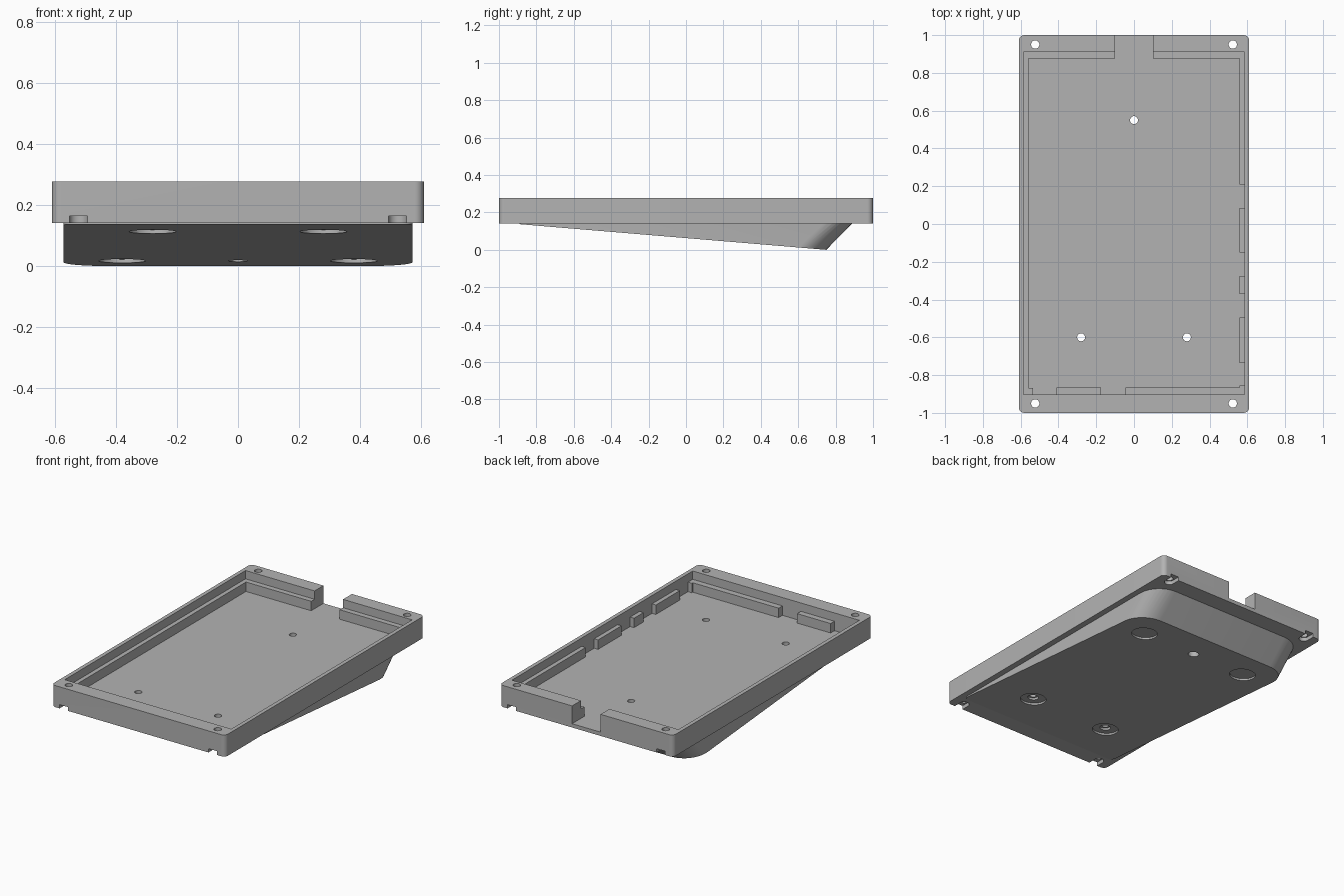
import bpy, bmesh, math
from mathutils import Matrix, Vector

cube = bpy.data.objects.get("Cube")
if cube:
    bpy.data.objects.remove(cube, do_unlink=True)

grey = bpy.data.materials.new("plain grey")
grey.use_nodes = True
colour = (0.45, 0.45, 0.45, 1)
grey.diffuse_color = colour
grey.node_tree.nodes["Principled BSDF"].inputs["Base Color"].default_value = colour

BASE, FLOOR, LEDGE, RIM = 0.141, 0.165, 0.225, 0.278
SLOPE = 0.0835


def underside(y):
    """Height of the tilted underside at a given depth."""
    return 0.137 - SLOPE * (y + 0.89)


def finish(bm, name):
    bmesh.ops.recalc_face_normals(bm, faces=bm.faces)
    mesh = bpy.data.meshes.new(name)
    bm.to_mesh(mesh)
    bm.free()
    mesh.materials.append(grey)
    obj = bpy.data.objects.new(name, mesh)
    bpy.context.collection.objects.link(obj)
    return obj


def outline(hx, y0, y1, r_front, r_back, steps=10):
    """Rounded rectangle, counter-clockwise from the back left corner."""
    pts = []
    corners = [(1, y1, r_back), (-1, y1, r_back), (-1, y0, r_front), (1, y0, r_front)]
    for i, (sx, y, r) in enumerate(corners):
        cx, cy = sx * (hx - r), y - r if y == y1 else y + r
        for s in range(steps + 1):
            a = math.pi / 2 * (i + s / steps)
            pts.append((cx + r * math.cos(a), cy + r * math.sin(a)))
    return pts


def loft(name, low, high, bevel=0):
    bm = bmesh.new()
    a = [bm.verts.new(p) for p in low]
    b = [bm.verts.new(p) for p in high]
    bottom = bm.faces.new(a[::-1])
    bm.faces.new(b)
    for i in range(len(a)):
        j = (i + 1) % len(a)
        bm.faces.new((a[i], a[j], b[j], b[i]))
    if bevel:
        bmesh.ops.bevel(bm, geom=list(bottom.edges), offset=bevel,
                        segments=1, affect='EDGES')
    return finish(bm, name)


def box(name, x0, x1, y0, y1, z0, z1):
    bm = bmesh.new()
    size = Matrix.Diagonal((x1 - x0, y1 - y0, z1 - z0, 1))
    mid = Matrix.Translation(((x0 + x1) / 2, (y0 + y1) / 2, (z0 + z1) / 2))
    bmesh.ops.create_cube(bm, size=1, matrix=mid @ size)
    return finish(bm, name)


def cylinder(name, x, y, r, z0, z1, tilt=0):
    bm = bmesh.new()
    place = Matrix.Translation((x, y, (z0 + z1) / 2)) @ Matrix.Rotation(tilt, 4, 'X')
    bmesh.ops.create_cone(bm, cap_ends=True, segments=32, radius1=r, radius2=r,
                          depth=z1 - z0, matrix=place)
    return finish(bm, name)


def combine(target, tool, operation='DIFFERENCE'):
    mod = target.modifiers.new("combine", 'BOOLEAN')
    mod.operation, mod.object, mod.solver = operation, tool, 'EXACT'
    with bpy.context.temp_override(object=target, active_object=target):
        bpy.ops.object.modifier_apply(modifier=mod.name)
    bpy.data.objects.remove(tool, do_unlink=True)


# Rectangular tray body
plan = outline(0.61, -1, 1, 0.03, 0.03)
tray = loft("case_tray", [(x, y, BASE) for x, y in plan], [(x, y, RIM) for x, y in plan])

# Tilted wedge underneath, with a sloping rounded back
plan = outline(0.572, -0.89, 0.75, 0.03, 0.15)
wedge = loft("wedge_base", [(x, y, underside(y)) for x, y in plan],
             [(x, y + (0.157 if y > 0 else 0), 0.16) for x, y in plan], 0.01)
combine(tray, wedge, 'UNION')

# Main cavity and the cable gap in the back wall
combine(tray, box("cavity", -0.585, 0.585, -0.903, 0.911, FLOOR, 0.4))

# Supporting ledges along the inside walls
L, R, F, B = -0.595, 0.595, -0.913, 0.921
ledges = [
    (L, -0.558, -0.87, B), (L, -0.1, 0.877, B), (0.1, R, 0.877, B),
    (0.558, R, 0.21, B), (0.558, R, -0.15, 0.085), (0.558, R, -0.37, -0.275),
    (0.558, R, -0.735, -0.495), (0.558, R, F, -0.855),
    (-0.045, 0.57, F, -0.865), (-0.41, -0.175, F, -0.865), (L, -0.535, F, -0.868),
]
for x0, x1, y0, y1 in ledges:
    combine(tray, box("ledge", x0, x1, y0, y1, FLOOR - 0.01, LEDGE), 'UNION')
combine(tray, box("cable_gap", -0.1, 0.1, 0.85, 1.1, FLOOR, 0.4))

# Corner screw holes with nut slots open to the front and back
for sx in (-1, 1):
    for sy in (-1, 1):
        x, y = sx * 0.523, sy * 0.95
        ends = sorted((y, sy * 1.1))
        combine(tray, box("nut_slot", x - 0.03, x + 0.03, *ends, 0.1, FLOOR))
        combine(tray, cylinder("slot_end", x, y, 0.03, 0.1, FLOOR))
        combine(tray, cylinder("screw_hole", x, y, 0.022, 0.05, 0.4))

# Round foot recesses sunk square to the tilted underside
tilt = -math.atan(SLOPE)
for x, y in ((0.28, -0.6), (-0.28, -0.6), (0.38, 0.55), (-0.38, 0.55)):
    z = underside(y)
    combine(tray, cylinder("foot_recess", x, y, 0.077, z - 0.012, z + 0.012, tilt))

# Floor screw holes with counterbores from below
for x, y in ((0.28, -0.6), (-0.28, -0.6), (0, 0.55)):
    combine(tray, cylinder("counterbore", x, y, 0.032, -0.1, 0.14))
    combine(tray, cylinder("floor_hole", x, y, 0.021, -0.2, 0.4))

# Smooth the rounded walls, keep the edges crisp
bpy.ops.object.select_all(action='DESELECT')
tray.select_set(True)
bpy.context.view_layer.objects.active = tray
bpy.ops.object.shade_smooth_by_angle(angle=math.radians(25))
